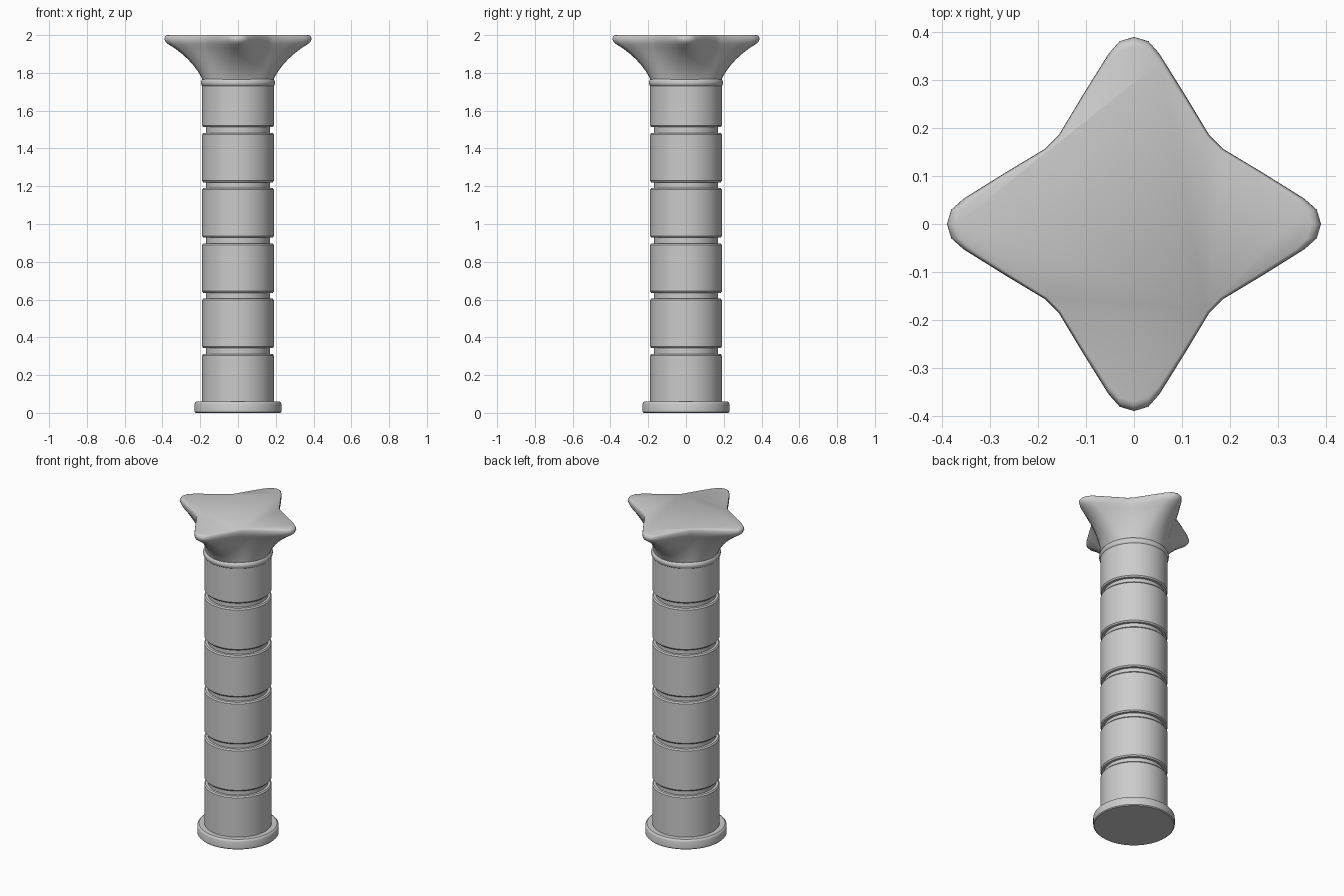
import bpy, bmesh
from math import sin, cos, pi, radians

if "Cube" in bpy.data.objects:
    bpy.data.objects.remove(bpy.data.objects["Cube"])


def loft(name, rings, angle=35):
    """Skin a stack of equal-length closed rings, capped at both ends."""
    bm = bmesh.new()
    rows = [[bm.verts.new(p) for p in ring] for ring in rings]
    n = len(rows[0])
    for a, b in zip(rows, rows[1:]):
        for i in range(n):
            j = (i + 1) % n
            bm.faces.new((a[i], a[j], b[j], b[i]))
    bm.faces.new(rows[0][::-1])
    bm.faces.new(rows[-1])
    mesh = bpy.data.meshes.new(name)
    bm.to_mesh(mesh)
    bm.free()
    obj = bpy.data.objects.new(name, mesh)
    bpy.context.collection.objects.link(obj)
    bpy.ops.object.select_all(action='DESELECT')
    obj.select_set(True)
    bpy.context.view_layer.objects.active = obj
    bpy.ops.object.shade_smooth_by_angle(angle=radians(angle))
    return obj


def lathe(name, profile, n=64):
    return loft(name, [[(r * cos(2 * pi * i / n), r * sin(2 * pi * i / n), z)
                        for i in range(n)] for r, z in profile])


# Round plinth
lathe("base_disc", [(0.225, 0), (0.23, 0.005), (0.23, 0.048), (0.227, 0.055),
                    (0.22, 0.06), (0.18, 0.06)])

# Shaft of six drums separated by narrow grooves
R, GROOVE, PITCH, DRUM = 0.19, 0.169, 0.2925, 0.261
profile = [(R, 0.05)]
for k in range(5):
    top = 0.312 + k * PITCH
    low = top - DRUM + PITCH
    profile += [(R, top - 0.008), (R - 0.006, top), (GROOVE, top),
                (GROOVE, low), (R - 0.006, low), (R, low + 0.008)]
profile.append((R, 1.75))
lathe("shaft", profile)

# Rounded neck ring under the capital
lathe("neck_ring", [(0.17 + 0.027 * sin(pi * i / 10), 1.748 - 0.025 * cos(pi * i / 10))
                    for i in range(11)])

# Capital: circle flaring into a four-pointed star
quarter = [(0.39, 0), (0.381, 0.03), (0.355, 0.053), (0.27, 0.106), (0.185, 0.157),
           (0.157, 0.185), (0.106, 0.27), (0.053, 0.355), (0.03, 0.381)]
star = []
for q in range(4):
    c, s = round(cos(q * pi / 2)), round(sin(q * pi / 2))
    star += [(c * x - s * y, s * x + c * y) for x, y in quarter]
circle = [(0.185 * cos(2 * pi * i / 36), 0.185 * sin(2 * pi * i / 36)) for i in range(36)]
levels = [(1.755, 0), (1.78, 0.05), (1.81, 0.14), (1.84, 0.25), (1.87, 0.38),
          (1.90, 0.54), (1.93, 0.73), (1.952, 0.90), (1.965, 0.97), (1.978, 1),
          (1.99, 0.985), (1.997, 0.95), (2.0, 0.9)]
loft("star_capital", [[(a[0] + t * (b[0] - a[0]), a[1] + t * (b[1] - a[1]), z)
                       for a, b in zip(circle, star)] for z, t in levels], 50)
